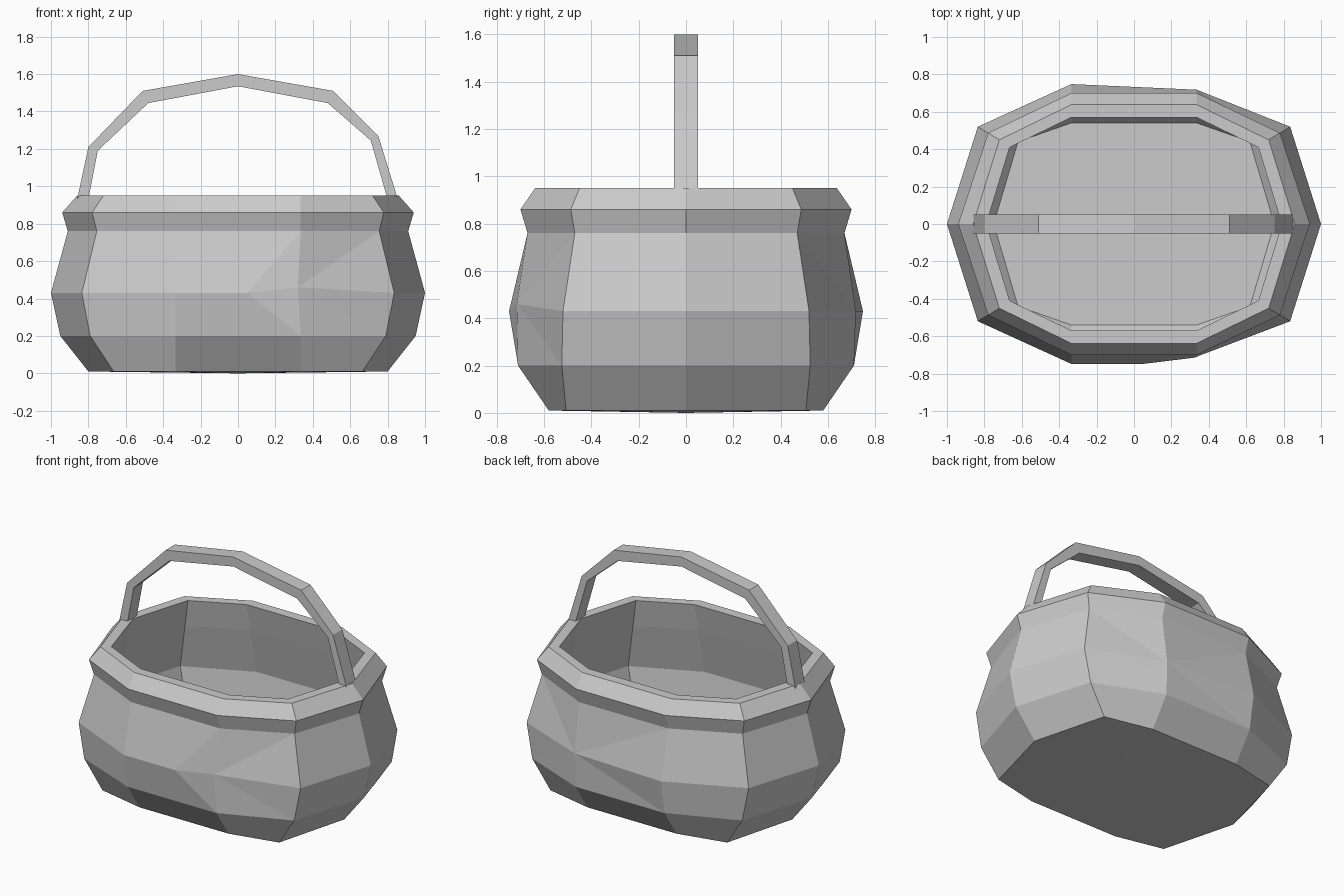
import bpy, bmesh

if "Cube" in bpy.data.objects:
    bpy.data.objects.remove(bpy.data.objects["Cube"])


def finish(name, bm):
    bmesh.ops.recalc_face_normals(bm, faces=bm.faces)
    mesh = bpy.data.meshes.new(name)
    bm.to_mesh(mesh)
    bm.free()
    obj = bpy.data.objects.new(name, mesh)
    bpy.context.collection.objects.link(obj)
    return obj


def ring(bm, z, x_end, x_corner, y_corner, y_side, x_side=0.335):
    # ten-sided oval, counter-clockwise from the +x end
    quarter = [(x_corner, y_corner), (x_side, y_side)]
    pts = [(x_end, 0)] + quarter + [(-x, y) for x, y in reversed(quarter)]
    pts += [(-x, -y) for x, y in pts]
    return [bm.verts.new((x, y, z)) for x, y in pts]


def bridge(bm, a, b):
    n = len(a)
    for i in range(n):
        bm.faces.new((a[i], a[(i + 1) % n], b[(i + 1) % n], b[i]))


# Pot body: outer wall, rolled rim, inner wall, floor
bm = bmesh.new()
levels = [
    (0.01, 0.80, 0.665, 0.507, 0.58),
    (0.20, 0.95, 0.79, 0.525, 0.71),
    (0.43, 1.00, 0.835, 0.52, 0.748),
    (0.76, 0.91, 0.755, 0.47, 0.67),
    (0.86, 0.94, 0.78, 0.487, 0.70),
    (0.95, 0.86, 0.72, 0.45, 0.638),
    (0.95, 0.79, 0.665, 0.41, 0.57),
    (0.76, 0.84, 0.70, 0.43, 0.61),
    (0.45, 0.92, 0.77, 0.48, 0.68),
    (0.20, 0.87, 0.72, 0.47, 0.64),
    (0.08, 0.75, 0.62, 0.44, 0.54),
]
rings = [ring(bm, *lv) for lv in levels]
for a, b in zip(rings, rings[1:]):
    bridge(bm, a, b)
bm.faces.new(rings[-1])
base = bm.faces.new(rings[0])

# Slightly bulging underside
center = bmesh.ops.poke(bm, faces=[base])["verts"][0]
center.co.z = 0.0

# Dents hammered into the belly
belly = rings[2]
front_l, front_r, back_r = belly[7], belly[8], belly[2]
edge = bm.edges.get((front_l, front_r))
_, mid = bmesh.utils.edge_split(edge, front_l, 0.5)
mid.co = (0.05, -0.748, 0.43)
front_r.co = (0.32, -0.715, 0.46)
back_r.co = (0.335, 0.718, 0.43)
dented = {f for v in (mid, front_r, back_r) for f in v.link_faces}
bmesh.ops.triangulate(bm, faces=list(dented))
finish("pot_body", bm)

# Carrying handle: flat strap swept over an arch
bm = bmesh.new()
arch_outer = [(-0.86, 0.93), (-0.80, 1.21), (-0.51, 1.51), (0, 1.6),
              (0.51, 1.51), (0.75, 1.27), (0.855, 0.93)]
arch_inner = [(-0.80, 0.93), (-0.75, 1.19), (-0.48, 1.445), (0, 1.535),
              (0.48, 1.445), (0.71, 1.245), (0.80, 0.93)]
sections = [[bm.verts.new(c) for c in ((xo, -0.05, zo), (xo, 0.05, zo),
                                       (xi, 0.05, zi), (xi, -0.05, zi))]
            for (xo, zo), (xi, zi) in zip(arch_outer, arch_inner)]
for a, b in zip(sections, sections[1:]):
    bridge(bm, a, b)
bm.faces.new(sections[0])
bm.faces.new(sections[-1])
finish("handle", bm)
